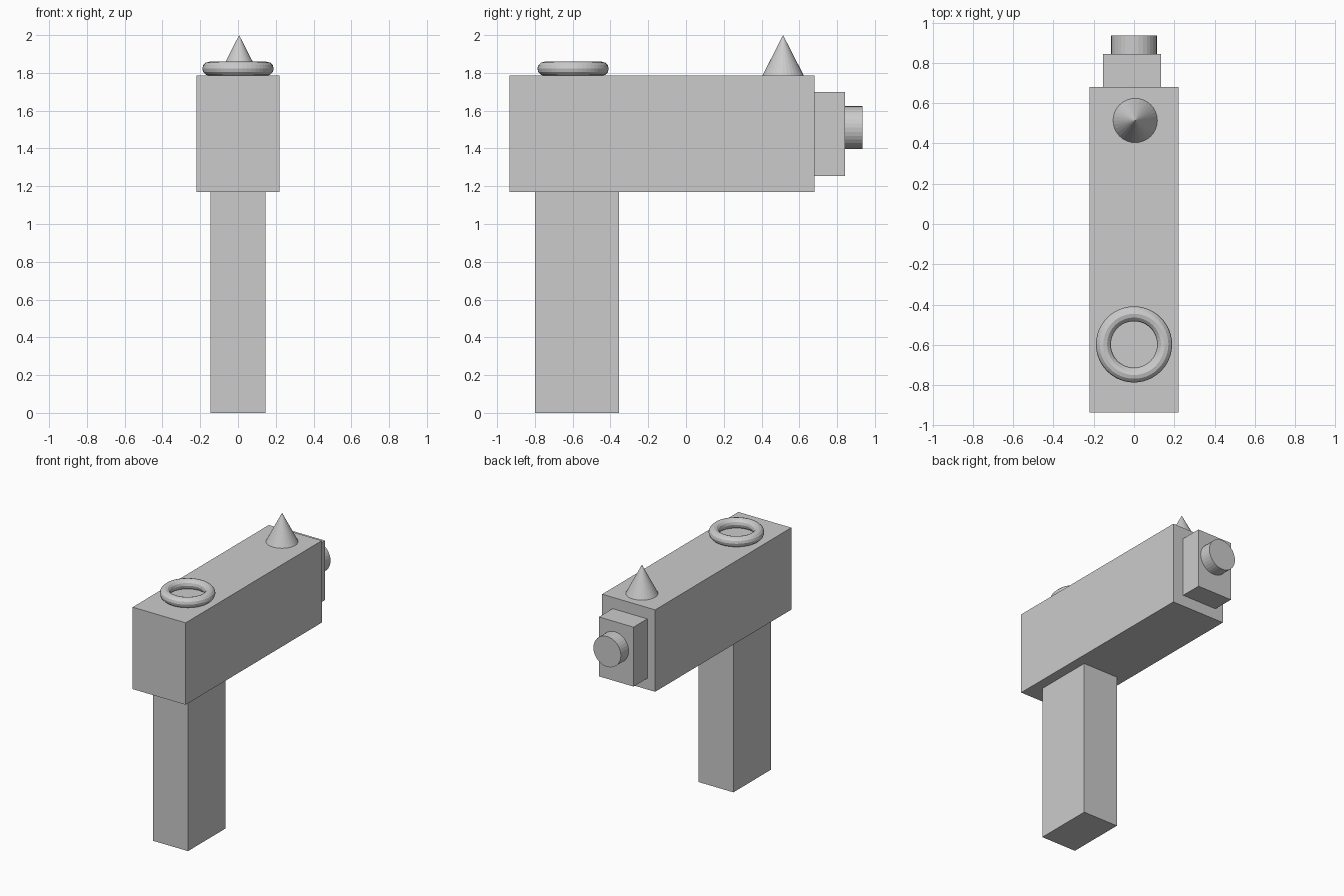
import bpy
from math import radians

if "Cube" in bpy.data.objects:
    bpy.data.objects.remove(bpy.data.objects["Cube"])


def box(name, x, y, z):
    """Box from (min, max) ranges along each axis."""
    bpy.ops.mesh.primitive_cube_add(size=1, location=[sum(r) / 2 for r in (x, y, z)])
    ob = bpy.context.object
    ob.name = name
    ob.scale = [r[1] - r[0] for r in (x, y, z)]
    bpy.ops.object.transform_apply(location=False, rotation=False, scale=True)
    return ob


BODY_TOP = 1.785

# Handle and main body
box("handle", (-0.145, 0.145), (-0.80, -0.355), (0, 1.17))
box("body", (-0.22, 0.22), (-0.935, 0.68), (1.17, BODY_TOP))

# End plate, slightly off centre
box("end_plate", (-0.155, 0.133), (0.68, 0.843), (1.254, 1.70))

# Round nozzle on the end plate
bpy.ops.mesh.primitive_cylinder_add(vertices=32, radius=0.114, depth=0.092,
                                    location=(0, 0.889, 1.51),
                                    rotation=(radians(90), 0, 0))
bpy.context.object.name = "nozzle"

# Pointed front sight
bpy.ops.mesh.primitive_cone_add(vertices=32, radius1=0.11, depth=2 - BODY_TOP,
                                location=(0.006, 0.514, (2 + BODY_TOP) / 2))
bpy.context.object.name = "cone_sight"

# Ring lying on the rear of the body
bpy.ops.mesh.primitive_torus_add(major_segments=48, minor_segments=12,
                                 major_radius=0.152, minor_radius=0.037,
                                 location=(0, -0.598, BODY_TOP + 0.037))
bpy.context.object.name = "ring_sight"
